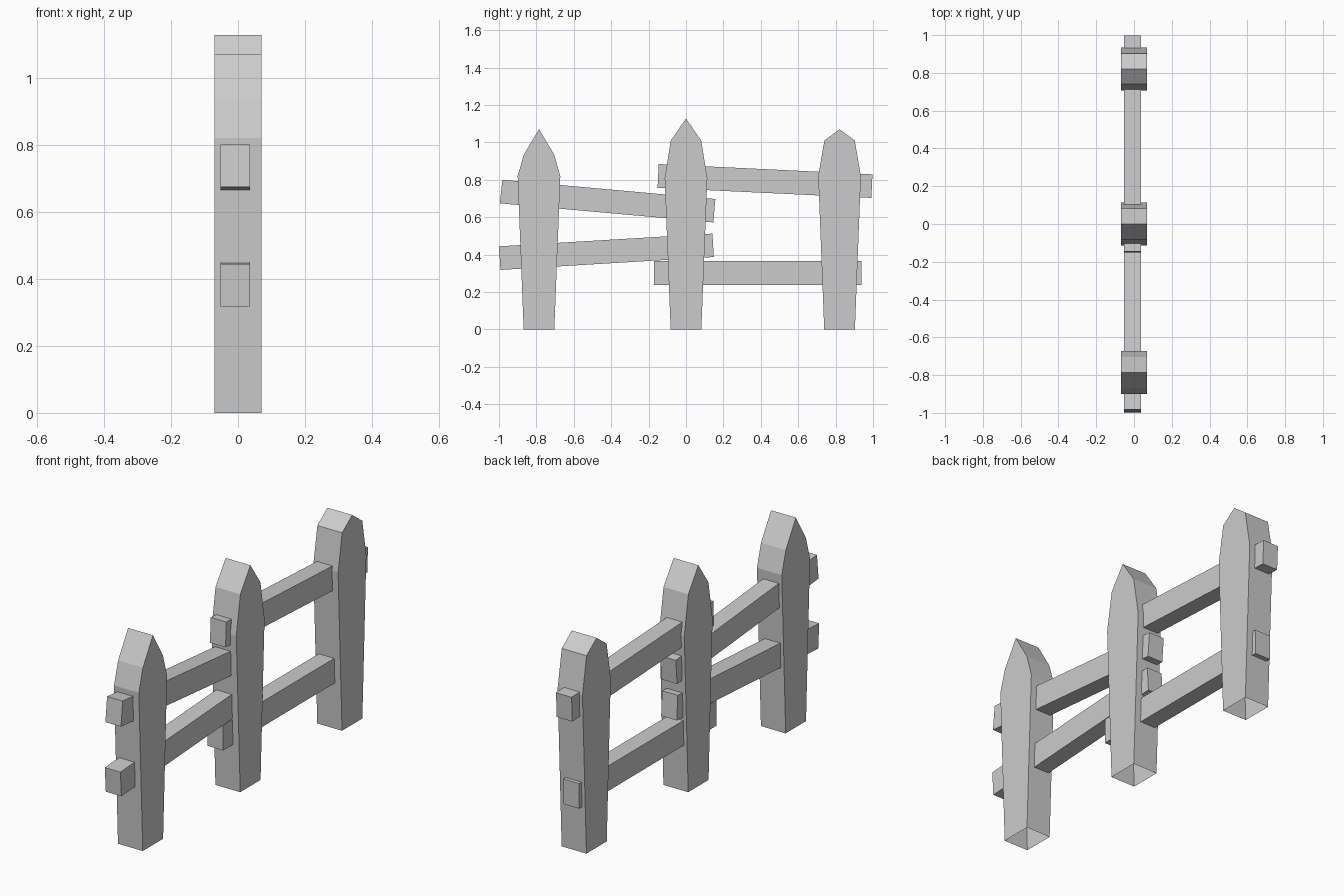
import bpy, bmesh

if "Cube" in bpy.data.objects:
    bpy.data.objects.remove(bpy.data.objects["Cube"])


def prism(name, profile, x0, x1, open_bottom=False):
    """Extrude a (y, z) outline along x."""
    bm = bmesh.new()
    face = bm.faces.new([bm.verts.new((x0, y, z)) for y, z in profile])
    ext = bmesh.ops.extrude_face_region(bm, geom=[face], use_keep_orig=True)
    for v in ext["geom"]:
        if isinstance(v, bmesh.types.BMVert):
            v.co.x = x1
    bmesh.ops.recalc_face_normals(bm, faces=bm.faces[:])
    if open_bottom:
        base = [f for f in bm.faces if all(v.co.z < 1e-4 for v in f.verts)]
        bmesh.ops.delete(bm, geom=base, context='FACES_ONLY')
    mesh = bpy.data.meshes.new(name)
    bm.to_mesh(mesh)
    bm.free()
    obj = bpy.data.objects.new(name, mesh)
    bpy.context.collection.objects.link(obj)
    return obj


# Pointed posts, hollow underneath: centre y, widest z, shoulder z, tip z
posts = [
    ("left_post", -0.786, 0.82, 0.935, 1.07),
    ("middle_post", 0.0, 0.81, 1.01, 1.127),
    ("right_post", 0.821, 0.82, 1.01, 1.07),
]
for name, c, wide, shoulder, tip in posts:
    side = [(0.082, 0), (0.114, wide), (0.081, shoulder)]
    outline = [(c + y, z) for y, z in side] + [(c, tip)]
    outline += [(c - y, z) for y, z in reversed(side)]
    prism(name, outline, -0.07, 0.07, open_bottom=True)

# Crooked rails running through the posts
rails = {
    "upper_left_rail": [(-0.995, 0.674), (0.146, 0.572), (0.157, 0.697), (-0.982, 0.80)],
    "lower_left_rail": [(-0.992, 0.318), (0.149, 0.387), (0.141, 0.512), (-1.0, 0.444)],
    "upper_right_rail": [(-0.152, 0.757), (0.991, 0.703), (0.997, 0.829), (-0.146, 0.884)],
    "lower_right_rail": [(-0.171, 0.238), (0.937, 0.238), (0.937, 0.366), (-0.171, 0.366)],
}
for name, outline in rails.items():
    prism(name, outline, -0.052, 0.036)
